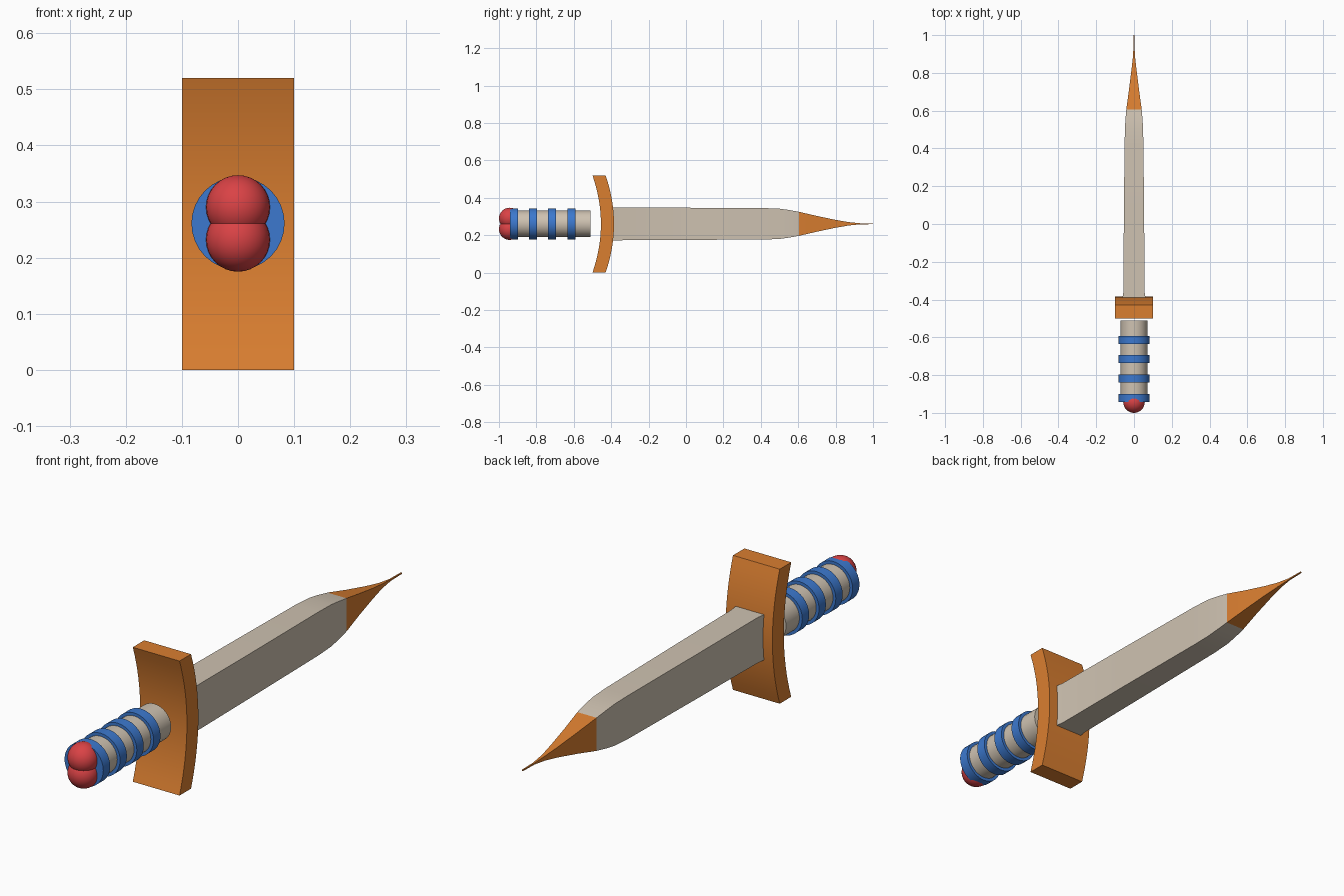
import bpy, bmesh, math
from mathutils import Vector

if "Cube" in bpy.data.objects:
    bpy.data.objects.remove(bpy.data.objects["Cube"])

ZC = 0.261  # height of the sword axis


def material(name, rgb):
    m = bpy.data.materials.new(name)
    m.diffuse_color = (*rgb, 1)
    m.use_nodes = True
    m.node_tree.nodes["Principled BSDF"].inputs["Base Color"].default_value = m.diffuse_color
    return m


BONE = material("bone_grey", (0.62, 0.54, 0.44))
ORANGE = material("orange", (0.70, 0.21, 0.03))
BLUE = material("blue", (0.045, 0.19, 0.62))
RED = material("red", (0.70, 0.055, 0.06))


def finish(obj, name, angle=30):
    obj.name = name
    bpy.ops.object.select_all(action='DESELECT')
    obj.select_set(True)
    bpy.context.view_layer.objects.active = obj
    bpy.ops.object.shade_smooth_by_angle(angle=math.radians(angle))


def loft(name, rings, mats):
    """Skin closed loops of points, capping both ends."""
    bm = bmesh.new()
    loops = [[bm.verts.new(p) for p in r] for r in rings]
    for a, b in zip(loops, loops[1:]):
        for i in range(len(a)):
            j = (i + 1) % len(a)
            bm.faces.new((a[i], a[j], b[j], b[i]))
    bm.faces.new(loops[0])
    bm.faces.new(loops[-1])
    bmesh.ops.recalc_face_normals(bm, faces=bm.faces)
    me = bpy.data.meshes.new(name)
    bm.to_mesh(me)
    bm.free()
    for m in mats:
        me.materials.append(m)
    obj = bpy.data.objects.new(name, me)
    bpy.context.collection.objects.link(obj)
    return obj


def rod(name, y0, y1, radius, mat):
    bpy.ops.mesh.primitive_cylinder_add(
        vertices=32, radius=radius, depth=y1 - y0,
        location=(0, (y0 + y1) / 2, ZC), rotation=(math.pi / 2, 0, 0))
    obj = bpy.context.object
    obj.data.materials.append(mat)
    finish(obj, name)


# Blade: rectangular sections as (y, half width, half height)
sections = [(-0.40, 0.061, 0.088), (-0.385, 0.060, 0.088), (-0.36, 0.056, 0.088),
            (0.0, 0.054, 0.086), (0.42, 0.050, 0.084), (0.50, 0.048, 0.081),
            (0.55, 0.0455, 0.074), (0.605, 0.041, 0.064), (0.70, 0.028, 0.042),
            (0.80, 0.0155, 0.021), (0.87, 0.007, 0.009), (0.93, 0.003, 0.003),
            (1.0, 0.0025, 0.002)]
blade = loft("blade",
             [[(sx * w, y, ZC + sz * h) for sx, sz in ((-1, -1), (1, -1), (1, 1), (-1, 1))]
              for y, w, h in sections], [BONE, ORANGE])
for p in blade.data.polygons:  # coloured point
    p.material_index = 1 if p.center.y > 0.605 else 0
finish(blade, "blade")

# Cross guard: bowed slab
N = 16
rings = []
for i in range(N + 1):
    t = 2 * i / N - 1
    z = 0.26 + 0.26 * t
    y = -0.455 - 0.045 * t * t
    rings.append([(-0.1, y, z), (0.1, y, z), (0.1, y + 0.07, z), (-0.1, y + 0.07, z)])
finish(loft("cross_guard", rings, [ORANGE]), "cross_guard")

# Grip with raised bands
rod("grip", -0.93, -0.51, 0.071, BONE)
for i in range(4):
    yc = -0.613 - 0.1025 * i
    rod(f"grip_band_{i + 1}", yc - 0.021, yc + 0.021, 0.083, BLUE)

# Pommel: two overlapping balls
for name, dz in (("pommel_upper", 0.029), ("pommel_lower", -0.029)):
    bpy.ops.mesh.primitive_uv_sphere_add(segments=32, ring_count=16, radius=0.057,
                                         location=(0, -0.943, ZC + dz))
    bpy.context.object.data.materials.append(RED)
    finish(bpy.context.object, name)
